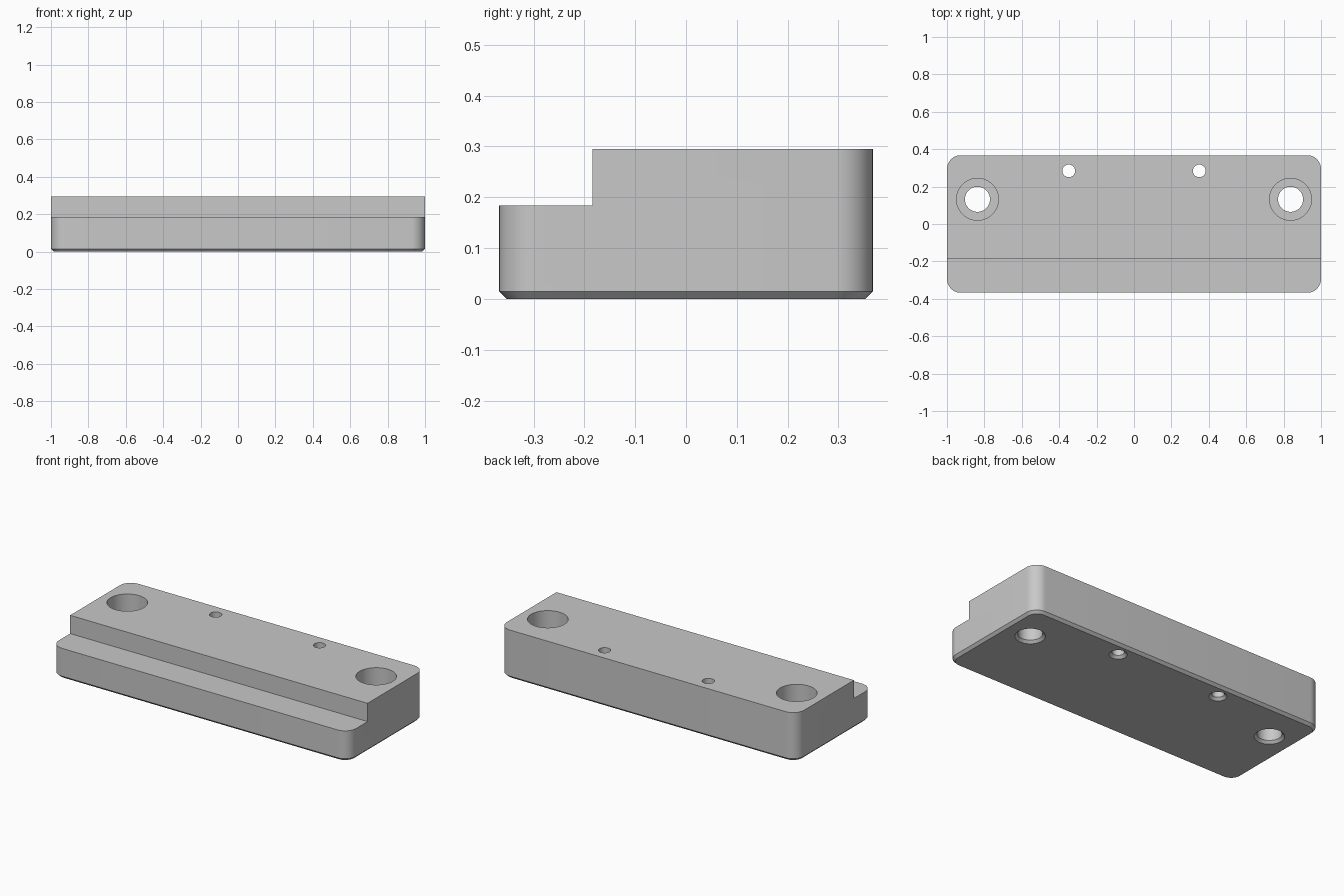
import bpy, bmesh
from math import sin, cos, pi

if "Cube" in bpy.data.objects:
    bpy.data.objects.remove(bpy.data.objects["Cube"], do_unlink=True)

LENGTH, DEPTH, HEIGHT = 2.0, 0.735, 0.295
CORNER, CHAMFER = 0.074, 0.015

steel = bpy.data.materials.new("plain_grey")
steel.use_nodes = True
grey = (0.58, 0.58, 0.58, 1)
steel.diffuse_color = grey
steel.node_tree.nodes["Principled BSDF"].inputs["Base Color"].default_value = grey


def rounded_rect(inset):
    """Outline of the plate, shrunk by inset."""
    r, n, pts = CORNER - inset, 12, []
    cx, cy = LENGTH / 2 - CORNER, DEPTH / 2 - CORNER
    for q, (sx, sy) in enumerate([(1, 1), (-1, 1), (-1, -1), (1, -1)]):
        for i in range(n + 1):
            a = (q + i / n) * pi / 2
            pts.append((sx * cx + r * cos(a), sy * cy + r * sin(a)))
    return pts


def circle(x, y, r, n=64):
    return [(x + r * cos(2 * pi * i / n), y + r * sin(2 * pi * i / n)) for i in range(n)]


def stack(name, layers):
    """Closed solid through a series of (outline, z) layers."""
    bm = bmesh.new()
    rings = [[bm.verts.new((x, y, z)) for x, y in outline] for outline, z in layers]
    for low, high in zip(rings, rings[1:]):
        for i in range(len(low)):
            j = (i + 1) % len(low)
            bm.faces.new((low[i], low[j], high[j], high[i]))
    bm.faces.new(rings[0][::-1])
    bm.faces.new(rings[-1])
    mesh = bpy.data.meshes.new(name)
    bm.to_mesh(mesh)
    bm.free()
    mesh.materials.append(steel)
    obj = bpy.data.objects.new(name, mesh)
    bpy.context.collection.objects.link(obj)
    return obj


def hole(name, x, y, r, bore=None, bore_depth=0):
    """Through hole with a chamfered lower rim and an optional counterbore."""
    over = 0.02
    layers = [(circle(x, y, r + CHAMFER + over), -over),
              (circle(x, y, r), CHAMFER)]
    if bore:
        floor = HEIGHT - bore_depth
        layers += [(circle(x, y, r), floor), (circle(x, y, bore), floor)]
    layers.append((circle(x, y, bore or r), HEIGHT + over))
    return stack(name, layers)


# Plate with rounded corners and chamfered lower edge
plate = stack("stepped_plate", [(rounded_rect(CHAMFER), 0),
                                (rounded_rect(0), CHAMFER),
                                (rounded_rect(0), HEIGHT)])

# Step along the front
front = [(-1.1, -0.5), (1.1, -0.5), (1.1, -0.184), (-1.1, -0.184)]
cutters = [stack("step_cutter", [(front, 0.184), (front, 0.4)])]

# Bolt holes and pin holes, mirrored left and right
for side, s in (("left", 1), ("right", -1)):
    cutters.append(hole(side + "_bolt_cutter", s * 0.837, 0.132, 0.067, 0.112, 0.133))
    cutters.append(hole(side + "_pin_cutter", s * 0.349, 0.284, 0.034))

bpy.context.view_layer.objects.active = plate
plate.select_set(True)
for cutter in cutters:
    cutter.hide_render = True
    mod = plate.modifiers.new(cutter.name, "BOOLEAN")
    mod.operation, mod.solver, mod.object = "DIFFERENCE", "EXACT", cutter
    bpy.ops.object.modifier_apply(modifier=mod.name)
    bpy.data.objects.remove(cutter, do_unlink=True)

bpy.ops.object.shade_smooth_by_angle(angle=pi / 6)
